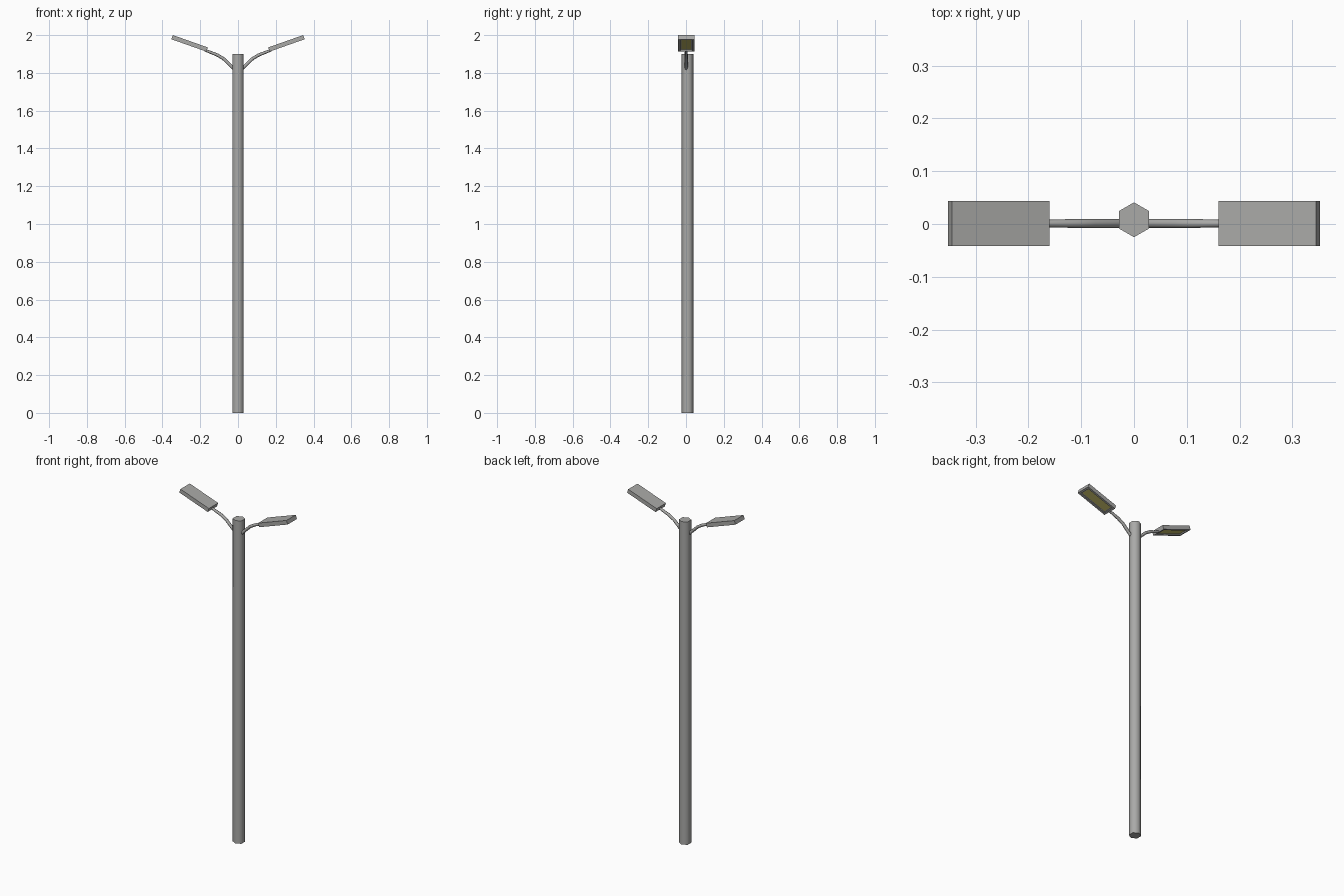
import bpy, bmesh, math
from mathutils import Matrix, Vector

if "Cube" in bpy.data.objects:
    bpy.data.objects.remove(bpy.data.objects["Cube"])


def material(name, rgb):
    m = bpy.data.materials.new(name)
    m.diffuse_color = (*rgb, 1)
    m.use_nodes = True
    m.node_tree.nodes["Principled BSDF"].inputs["Base Color"].default_value = m.diffuse_color
    return m


GREY = material("metal_grey", (0.40, 0.40, 0.39))
YELLOW = material("lamp_yellow", (0.55, 0.50, 0.14))
ARM_Y = 0.001


def make_object(name, bm, mats, mirror=False, smooth=None):
    bmesh.ops.recalc_face_normals(bm, faces=bm.faces[:])
    mesh = bpy.data.meshes.new(name)
    bm.to_mesh(mesh)
    bm.free()
    for m in mats:
        mesh.materials.append(m)
    ob = bpy.data.objects.new(name, mesh)
    bpy.context.collection.objects.link(ob)
    if smooth:
        bpy.ops.object.select_all(action='DESELECT')
        ob.select_set(True)
        bpy.context.view_layer.objects.active = ob
        bpy.ops.object.shade_smooth_by_angle(angle=math.radians(smooth))
    if mirror:
        ob.modifiers.new("mirror", 'MIRROR').use_mirror_merge = False
    return ob


# Six-sided pole, corners pointing front and back
bm = bmesh.new()
bmesh.ops.create_cone(bm, cap_ends=True, segments=6, radius1=0.033, radius2=0.033, depth=1.9,
                      matrix=Matrix.Translation((0, 0.008, 0.95)) @ Matrix.Rotation(math.radians(0), 4, 'Z'))
# make sure a corner lies on the y axis
if max(v.co.x for v in bm.verts) > 0.031:
    bmesh.ops.rotate(bm, verts=bm.verts[:], cent=(0, 0.008, 0),
                     matrix=Matrix.Rotation(math.radians(30), 3, 'Z'))
make_object("pole", bm, [GREY], smooth=65)

# Bent arms: rings swept along a path of (x, z, radius)
path = [(0.012, 1.812, 0.0085), (0.078, 1.876, 0.0085), (0.11, 1.895, 0.0085),
        (0.152, 1.910, 0.0075), (0.172, 1.9265, 0.0065)]
path[3] = (0.152, 1.9115, 0.0075)
path[4] = (0.175, 1.9205, 0.0065)
SIDES = 8
bm = bmesh.new()
rings = []
for i, (x, z, r) in enumerate(path):
    a, b = path[max(i - 1, 0)], path[min(i + 1, len(path) - 1)]
    t = Vector((b[0] - a[0], 0, b[1] - a[1])).normalized()
    n = Vector((-t.z, 0, t.x))
    ring = []
    for k in range(SIDES):
        ang = 2 * math.pi * k / SIDES
        ring.append(bm.verts.new(Vector((x, ARM_Y, z)) + r * (math.cos(ang) * n + Vector((0, math.sin(ang), 0)))))
    rings.append(ring)
for r0, r1 in zip(rings, rings[1:]):
    for k in range(SIDES):
        j = (k + 1) % SIDES
        bm.faces.new((r0[k], r0[j], r1[j], r1[k]))
bm.faces.new(rings[0])
bm.faces.new(rings[-1])
make_object("arms", bm, [GREY], mirror=True, smooth=50)

# Tilted lamp heads with a recessed lamp panel underneath
bm = bmesh.new()
bmesh.ops.create_cube(bm, size=1, matrix=Matrix.Diagonal((0.196, 0.086, 0.0234, 1)))
bm.normal_update()
bottom = min(bm.faces, key=lambda f: f.normal.z)
bmesh.ops.inset_region(bm, faces=[bottom], thickness=0.012, use_even_offset=True)
recess = bmesh.ops.extrude_discrete_faces(bm, faces=[bottom])["faces"][0]
bmesh.ops.translate(bm, verts=recess.verts[:], vec=(0, 0, 0.006))
bm.normal_update()
bmesh.ops.inset_region(bm, faces=[recess], thickness=0.005, use_even_offset=True)
recess.material_index = 1
bmesh.ops.transform(bm, verts=bm.verts[:],
                    matrix=Matrix.Translation((0.2565, ARM_Y, 1.9565)) @ Matrix.Rotation(math.radians(-19.4), 4, 'Y'))
make_object("lamp_heads", bm, [GREY, YELLOW], mirror=True)
